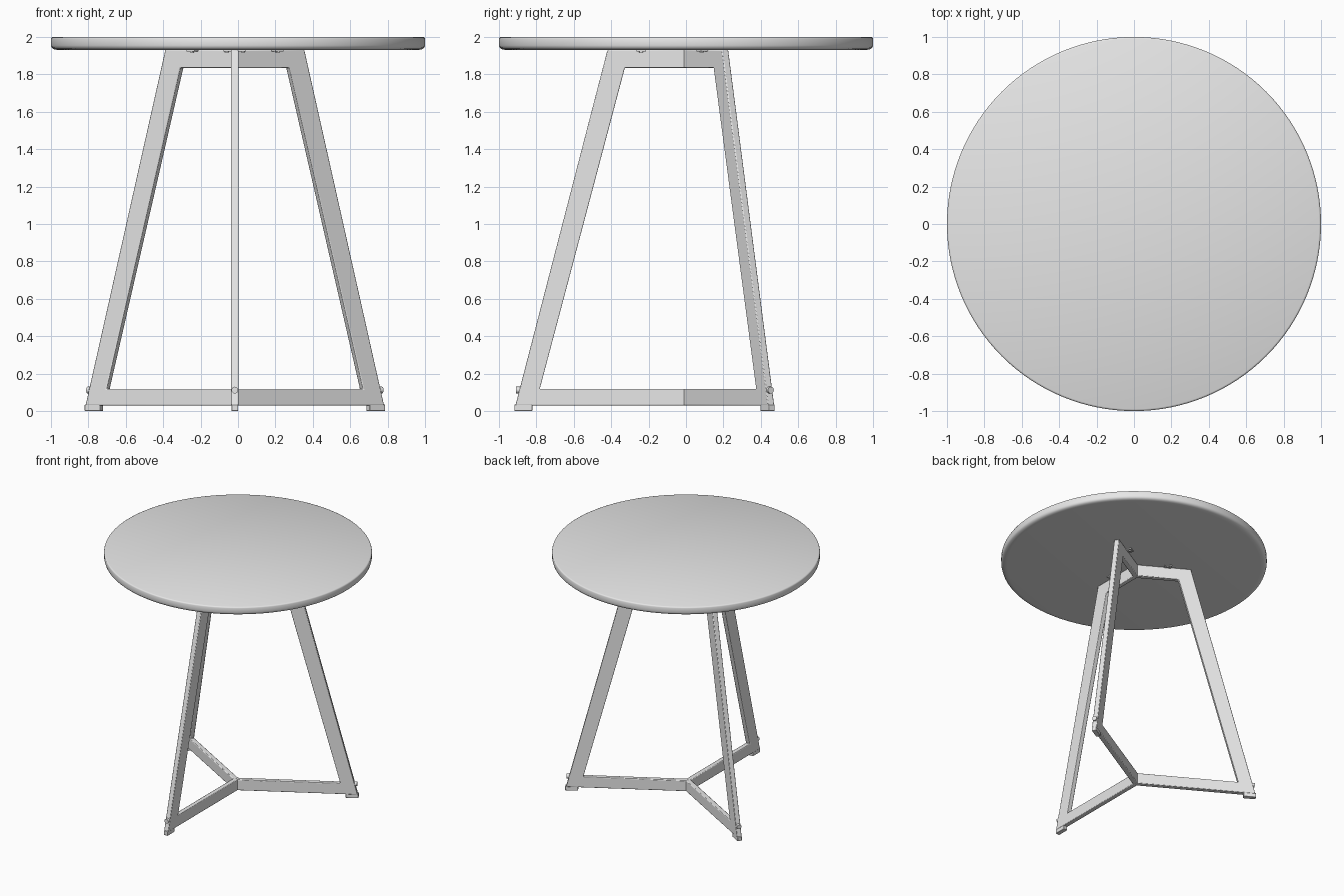
import bpy, bmesh, math
from mathutils import Matrix, Vector

if "Cube" in bpy.data.objects:
    bpy.data.objects.remove(bpy.data.objects["Cube"])

grey = bpy.data.materials.new("plain grey")
grey.diffuse_color = (0.8, 0.8, 0.8, 1)
grey.use_nodes = True
grey.node_tree.nodes["Principled BSDF"].inputs["Base Color"].default_value = grey.diffuse_color
HUB = Matrix.Translation((-0.017, 0.0, 0.0))


def finish(bm, name, matrix=Matrix(), bevel=0.0, angle=40):
    bmesh.ops.recalc_face_normals(bm, faces=bm.faces[:])
    me = bpy.data.meshes.new(name)
    bm.to_mesh(me)
    bm.free()
    me.materials.append(grey)
    ob = bpy.data.objects.new(name, me)
    bpy.context.collection.objects.link(ob)
    ob.matrix_world = matrix
    if bevel:
        mod = ob.modifiers.new("soft edges", 'BEVEL')
        mod.width, mod.segments, mod.limit_method = bevel, 2, 'ANGLE'
        mod.angle_limit = math.radians(40)
    bpy.ops.object.select_all(action='DESELECT')
    ob.select_set(True)
    bpy.context.view_layer.objects.active = ob
    bpy.ops.object.shade_smooth_by_angle(angle=math.radians(angle))
    return ob


def slab(name, profile, half, matrix, bevel):
    """Extrude an (r, z) outline sideways by +-half."""
    bm = bmesh.new()
    face = bm.faces.new([bm.verts.new((r, -half, z)) for r, z in profile])
    ext = bmesh.ops.extrude_face_region(bm, geom=[face])
    verts = [g for g in ext["geom"] if isinstance(g, bmesh.types.BMVert)]
    bmesh.ops.translate(bm, verts=verts, vec=(0, 2 * half, 0))
    return finish(bm, name, matrix, bevel)


def disc(name, radius, depth, matrix):
    bm = bmesh.new()
    bmesh.ops.create_cone(bm, cap_ends=True, segments=20, radius1=radius,
                          radius2=radius, depth=depth)
    return finish(bm, name, matrix)


# round top with softened rim, lathed from a half profile
rim = [(0, 2.0), (0.99, 2.0), (0.997, 1.997), (1.0, 1.99), (1.0, 1.955),
       (0.997, 1.944), (0.988, 1.936), (0.975, 1.932), (0.955, 1.93), (0, 1.93)]
bm = bmesh.new()
vs = [bm.verts.new((r, 0, z)) for r, z in rim]
edges = [bm.edges.new(p) for p in zip(vs, vs[1:])]
bmesh.ops.spin(bm, geom=vs + edges, cent=(0, 0, 0), axis=(0, 0, 1),
               angle=2 * math.pi, steps=128)
bmesh.ops.remove_doubles(bm, verts=bm.verts[:], dist=1e-5)
finish(bm, "table_top", angle=50)

# three identical leg frames around the hub
frame = [(0, 1.93), (0.42, 1.93), (0.912, 0.03), (0, 0.03), (0, 0.118),
         (0.782, 0.118), (0.327, 1.835), (0, 1.835)]
foot = [(0.822, 0), (0.918, 0), (0.918, 0.035), (0.822, 0.035)]
tab = [(0.215, 1.922), (0.265, 1.922), (0.265, 1.931), (0.215, 1.931)]

for label, deg in (("front", -90), ("right", 30), ("left", 150)):
    m = HUB @ Matrix.Rotation(math.radians(deg), 4, 'Z')
    slab(label + "_leg_frame", frame, 0.02, m, 0.005)
    slab(label + "_foot_pad", foot, 0.0175, m, 0.003)
    # mounting tab under the top, with a screw on each side
    slab(label + "_mounting_tab", tab, 0.06, m, 0.0)
    for side in (-1, 1):
        disc(label + "_tab_screw", 0.011, 0.008,
             m @ Matrix.Translation((0.24, side * 0.043, 1.92)))
    # bolt head on the outer face of the leg
    disc(label + "_leg_bolt", 0.018, 0.04,
         m @ Matrix.Translation((0.888, 0, 0.112)) @ Matrix.Rotation(math.pi / 2, 4, 'Y'))
